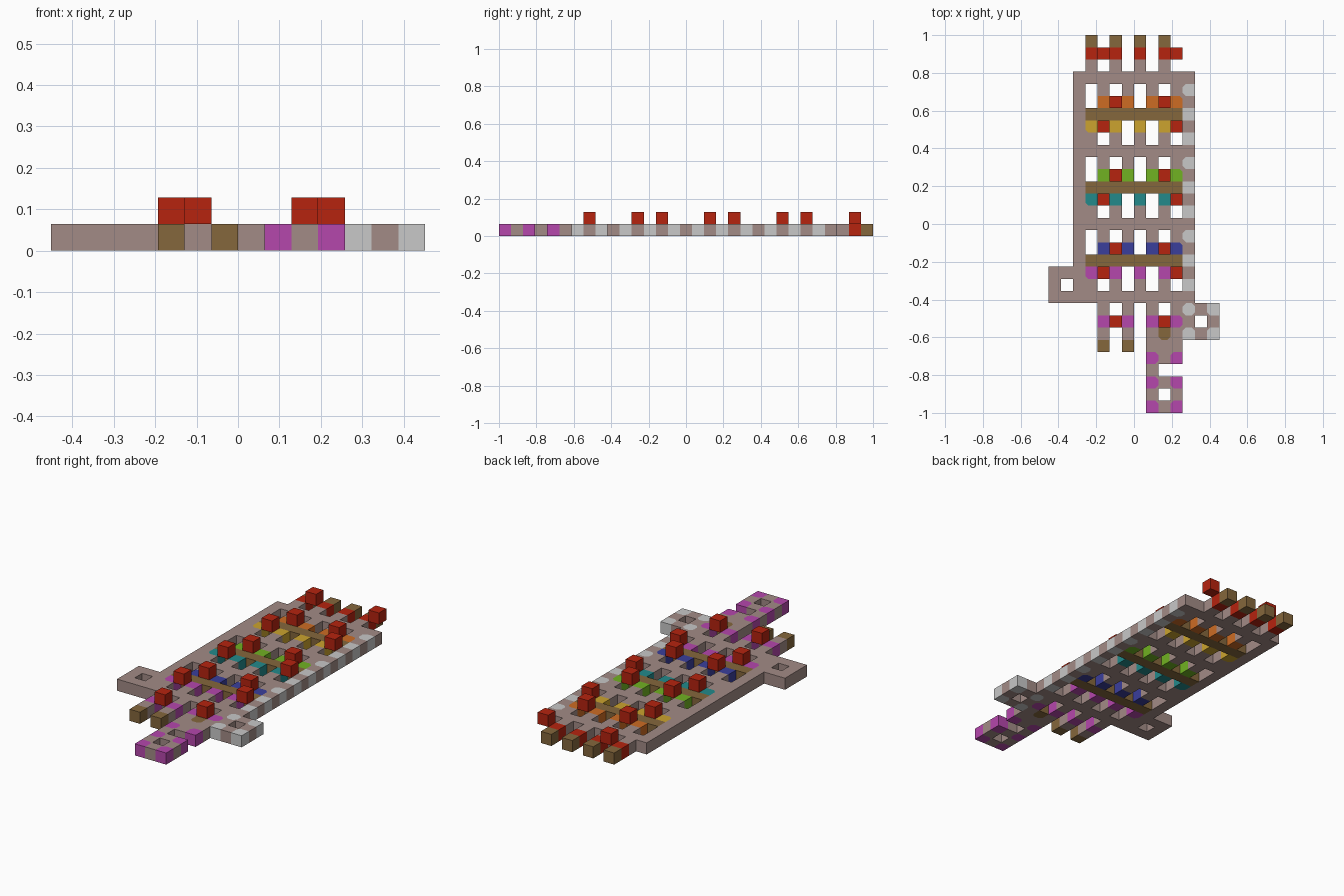
import bpy, bmesh

cube = bpy.data.objects.get("Cube")
if cube:
    bpy.data.objects.remove(cube, do_unlink=True)

ROWS, COLS = 31, 14
S = 2 / ROWS           # cell size
CUT = 0.25             # corner chamfer of coloured patches, in cells


def make_material(name, rgb):
    """Flat material from display RGB, stored as linear."""
    lin = [((v / 255 + 0.055) / 1.055) ** 2.4 for v in rgb] + [1]
    m = bpy.data.materials.new(name)
    m.use_nodes = True
    m.diffuse_color = lin
    bsdf = next(n for n in m.node_tree.nodes if n.type == 'BSDF_PRINCIPLED')
    bsdf.inputs["Base Color"].default_value = lin
    bsdf.inputs["Roughness"].default_value = 0.8
    return m


MATS = {name: make_material(name, rgb) for name, rgb in {
    "taupe": (162, 139, 134), "red": (182, 35, 15), "brown": (133, 103, 60),
    "light_grey": (200, 200, 200), "magenta": (181, 71, 172),
    "orange": (205, 108, 36), "yellow": (204, 164, 46), "green": (113, 178, 34),
    "teal": (34, 138, 139), "blue": (58, 62, 156)}.items()}

cells = {}             # (column, row from the back, level) -> (part, colour)


def fill(part, colour, cols, rows, level=0):
    for c in cols:
        for r in rows:
            cells[c, r, level] = (part, colour)


def clear(cols, rows):
    for c in cols:
        for r in rows:
            cells.pop((c, r, 0), None)


ODD, EVEN = (3, 5, 7, 9), (4, 6, 8, 10)

# Main frame: side rails and four cross rails
fill("frame", "taupe", (2, 11), range(3, 22))
fill("frame", "taupe", range(2, 12), (3, 9, 15, 21))
fill("frame", "light_grey", [11], range(4, 21, 2))

# Three lattice panels, each with a beam, two sets of strips and red pegs
panels = (("back", 4, "orange", "yellow"), ("middle", 10, "green", "teal"),
          ("front", 16, "blue", "magenta"))
for name, r, colour_a, colour_b in panels:
    strips = name + "_strips"
    fill(strips, "taupe", EVEN, [r])
    fill(strips, colour_a, EVEN, [r + 1])
    fill(name + "_beam", "brown", range(3, 11), [r + 2])
    fill(strips, colour_b, ODD, [r + 3])
    fill(strips, "taupe", ODD, [r + 4])
    fill(name + "_pegs", "red", (5, 9), [r + 1], 1)
    fill(name + "_pegs", "red", (4, 10), [r + 3], 1)

# Prongs at the back edge
for r, colour in enumerate(("brown", "red", "taupe")):
    fill("back_prongs", colour, ODD, [r])
fill("back_prong_pegs", "red", (4, 10), [1], 1)

# Two short prongs at the front edge
for r, colour in enumerate(("taupe", "magenta", "taupe", "brown"), 22):
    fill("front_prongs", colour, (4, 6), [r])

# Right loop
fill("right_loop", "taupe", (0, 1), (19, 20, 21))
clear([1], [20])

# Left loop with light corners
fill("left_loop", "taupe", (11, 12, 13), (22, 23, 24))
fill("left_loop", "light_grey", (11, 13), (22, 24))
clear([12], [23])

# Front tail with magenta patches and an end loop
fill("front_tail", "taupe", (8, 10), range(22, 31))
fill("front_tail", "taupe", [9], range(25, 31))
fill("front_tail", "brown", [9], [24])
fill("front_tail", "magenta", (8, 10), (23, 26, 28, 30))
clear([9], (27, 29))
clear([10], [27])
fill("front_tail_pegs", "red", (5, 9), [23], 1)


def colour_at(key):
    return cells.get(key, (None, None))[1]


def point(c, r, z):
    return ((c - COLS / 2) * S, (ROWS / 2 - r) * S, z * S)


def cap(add, c, r, k, z, colour):
    """Top or bottom of a cell; patches set into taupe get clipped corners."""
    ring = []
    corners = ((0, 0), (0, 1), (1, 1), (1, 0))
    for i, (u, v) in enumerate(corners):
        beside = colour_at((c + 2 * u - 1, r, k))
        along = colour_at((c, r + 2 * v - 1, k))
        if colour != "taupe" and beside == along == "taupe":
            clip = []
            for pu, pv in (corners[i - 1], corners[(i + 1) % 4]):
                clip.append((c + u + (pu - u) * CUT, r + v + (pv - v) * CUT, z))
            ring += clip
            add([clip[0], (c + u, r + v, z), clip[1]], "taupe", z == k)
        else:
            ring.append((c + u, r + v, z))
    add(ring, colour, z == k)


# Exposed cell faces only, gathered into one object per part
SIDES = ((-1, 0, (0, 0), (0, 1)), (0, 1, (0, 1), (1, 1)),
         (1, 0, (1, 1), (1, 0)), (0, -1, (1, 0), (0, 0)))

for part in dict.fromkeys(p for p, _ in cells.values()):
    mesh = bpy.data.meshes.new(part)
    bm = bmesh.new()
    slots = []

    def add(pts, colour, flip=False):
        if colour not in slots:
            slots.append(colour)
        verts = [bm.verts.new(point(*p)) for p in pts]
        face = bm.faces.new(verts[::-1] if flip else verts)
        face.material_index = slots.index(colour)

    for (c, r, k), (owner, colour) in cells.items():
        if owner != part:
            continue
        for z, other in ((k + 1, k + 1), (k, k - 1)):
            if (c, r, other) not in cells:
                cap(add, c, r, k, z, colour)
        for dc, dr, a, b in SIDES:
            if (c + dc, r + dr, k) not in cells:
                add([(c + a[0], r + a[1], k), (c + b[0], r + b[1], k),
                     (c + b[0], r + b[1], k + 1), (c + a[0], r + a[1], k + 1)], colour)

    bmesh.ops.remove_doubles(bm, verts=bm.verts, dist=S / 100)
    bm.to_mesh(mesh)
    bm.free()
    for colour in slots:
        mesh.materials.append(MATS[colour])
    bpy.context.collection.objects.link(bpy.data.objects.new(part, mesh))
